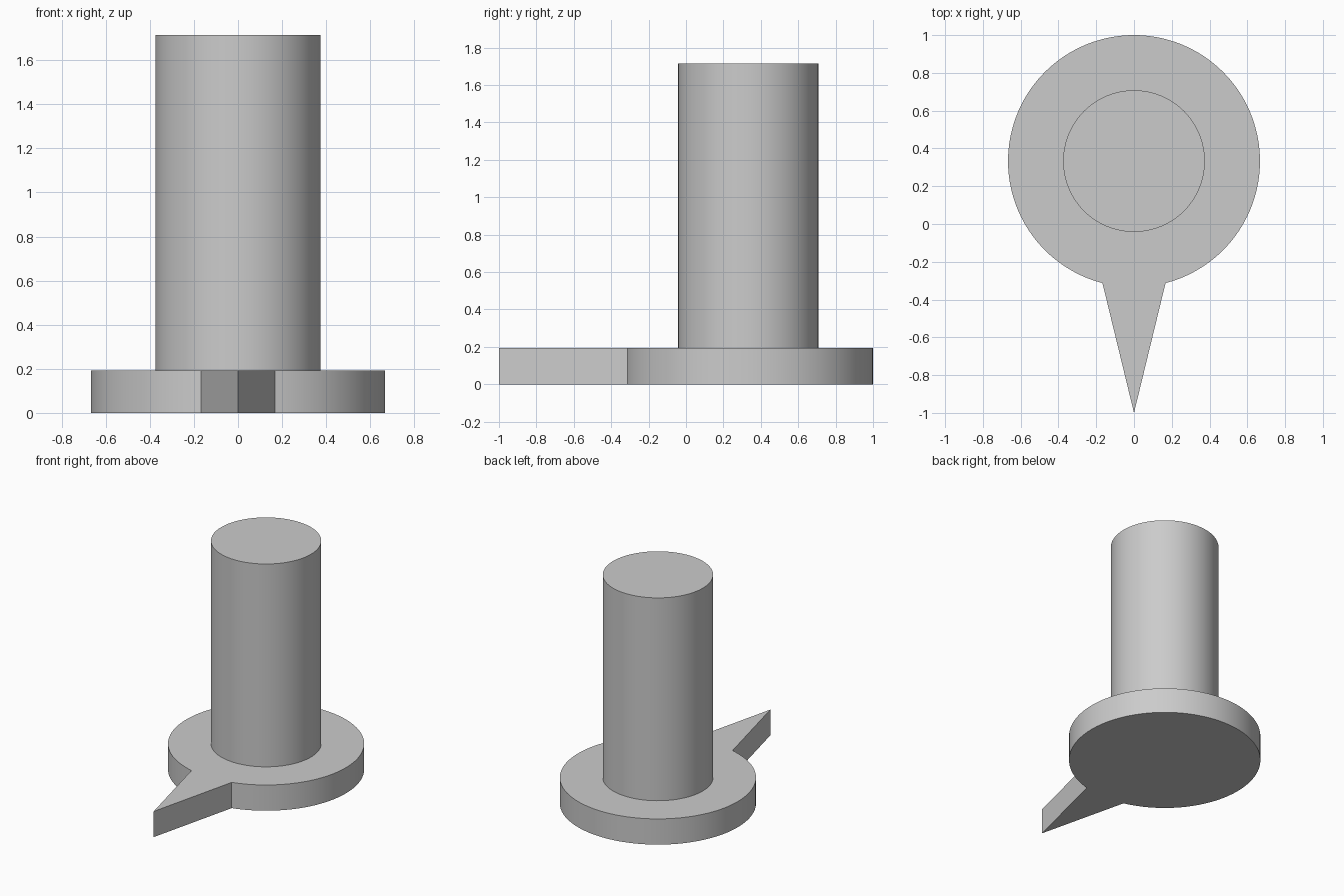
import bpy
import math

cube = bpy.data.objects.get("Cube")
if cube:
    bpy.data.objects.remove(cube, do_unlink=True)

CENTRE_Y = 0.333
BASE_RADIUS = 0.667
POST_RADIUS = 0.375
BASE_TOP = 0.193
POST_TOP = 1.715

grey = bpy.data.materials.new("plain grey")
grey.use_nodes = True
colour = (0.6, 0.6, 0.6, 1)
grey.diffuse_color = colour
grey.node_tree.nodes["Principled BSDF"].inputs["Base Color"].default_value = colour


def arc(radius, start, sweep, steps):
    """Points along a circular arc around the shared axis."""
    angles = [start + sweep * i / steps for i in range(steps + 1)]
    return [(radius * math.cos(a), CENTRE_Y + radius * math.sin(a)) for a in angles]


def prism(name, outline, bottom, top):
    """Closed solid made by extruding an outline upward."""
    n = len(outline)
    verts = [(x, y, z) for z in (bottom, top) for x, y in outline]
    sides = [(i, (i + 1) % n, (i + 1) % n + n, i + n) for i in range(n)]
    caps = [tuple(reversed(range(n))), tuple(range(n, 2 * n))]
    mesh = bpy.data.meshes.new(name)
    mesh.from_pydata(verts, [], sides + caps)
    mesh.materials.append(grey)
    obj = bpy.data.objects.new(name, mesh)
    bpy.context.collection.objects.link(obj)
    bpy.ops.object.select_all(action="DESELECT")
    obj.select_set(True)
    bpy.context.view_layer.objects.active = obj
    bpy.ops.object.shade_smooth_by_angle(angle=math.radians(30))
    return obj


# Round base drawn out into a pointer at the front
half_gap = math.asin(0.167 / BASE_RADIUS)
base_outline = arc(BASE_RADIUS, -math.pi / 2 + half_gap, 2 * (math.pi - half_gap), 120)
base_outline.append((0, -1))
prism("pointer_base", base_outline, 0, BASE_TOP)

# Upright post
post_outline = arc(POST_RADIUS, 0, 2 * math.pi, 96)[:-1]
prism("post", post_outline, BASE_TOP, POST_TOP)
